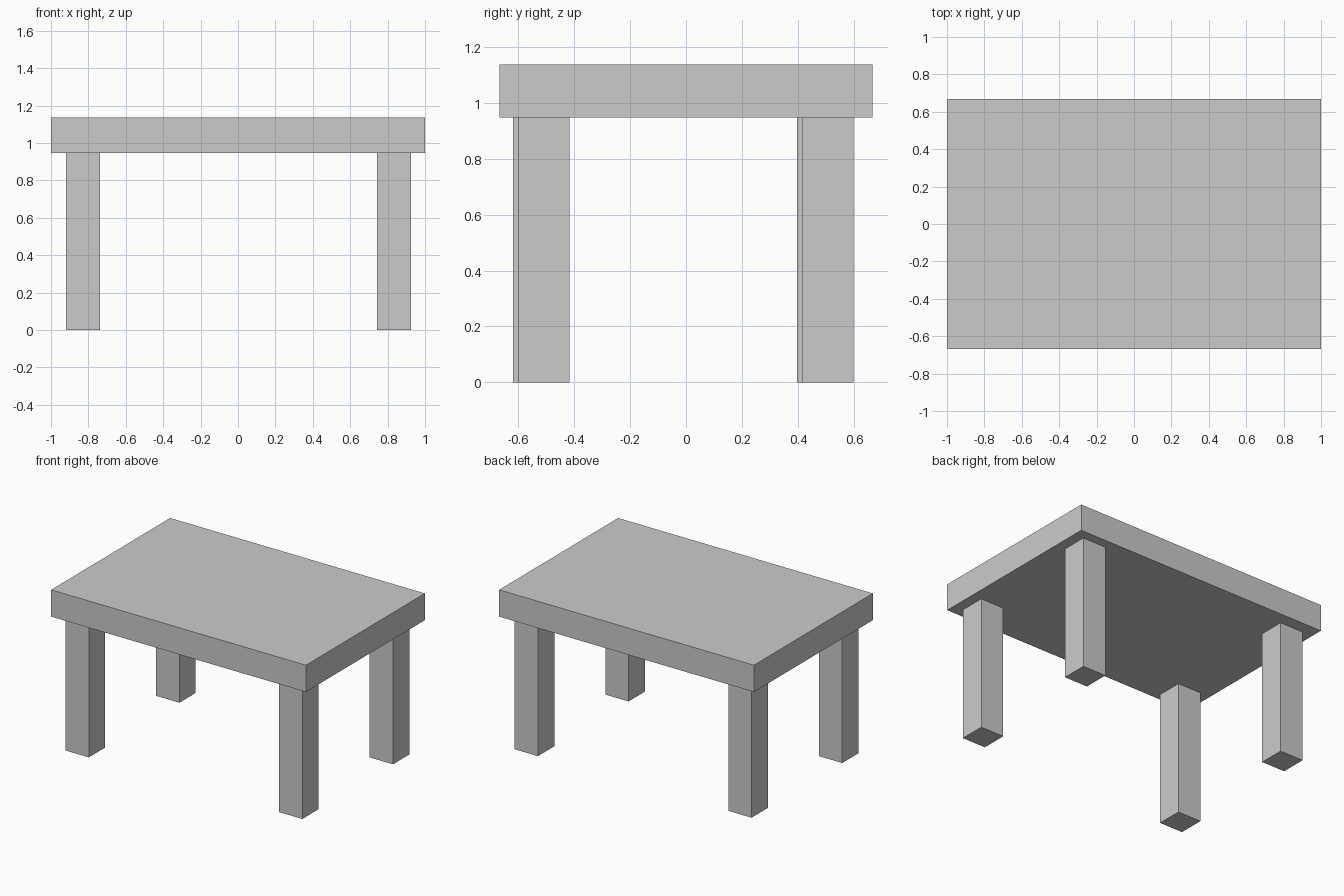
import bpy

if "Cube" in bpy.data.objects:
    bpy.data.objects.remove(bpy.data.objects["Cube"])


def box(name, x, y, z):
    """Axis-aligned box from (min, max) ranges, scale baked into the mesh."""
    bpy.ops.mesh.primitive_cube_add(size=1)
    ob = bpy.context.object
    ob.name = name
    for v in ob.data.vertices:
        v.co = [lo + (c + 0.5) * (hi - lo) for c, (lo, hi) in zip(v.co, (x, y, z))]
    return ob


TOP_Z, UNDER_Z = 1.137, 0.947
LEG = 0.183  # square leg width

# Table top
box("table_top", (-1, 1), (-0.667, 0.667), (UNDER_Z, TOP_Z))

# Legs: the left pair sits slightly further forward than the right pair
for side, cx, shift in (("left", -0.829, -0.02), ("right", 0.834, 0.0)):
    for end, cy in (("front", -0.508), ("back", 0.508)):
        y = cy + shift
        box(f"{end}_{side}_leg",
            (cx - LEG / 2, cx + LEG / 2), (y - LEG / 2, y + LEG / 2), (0, UNDER_Z))
